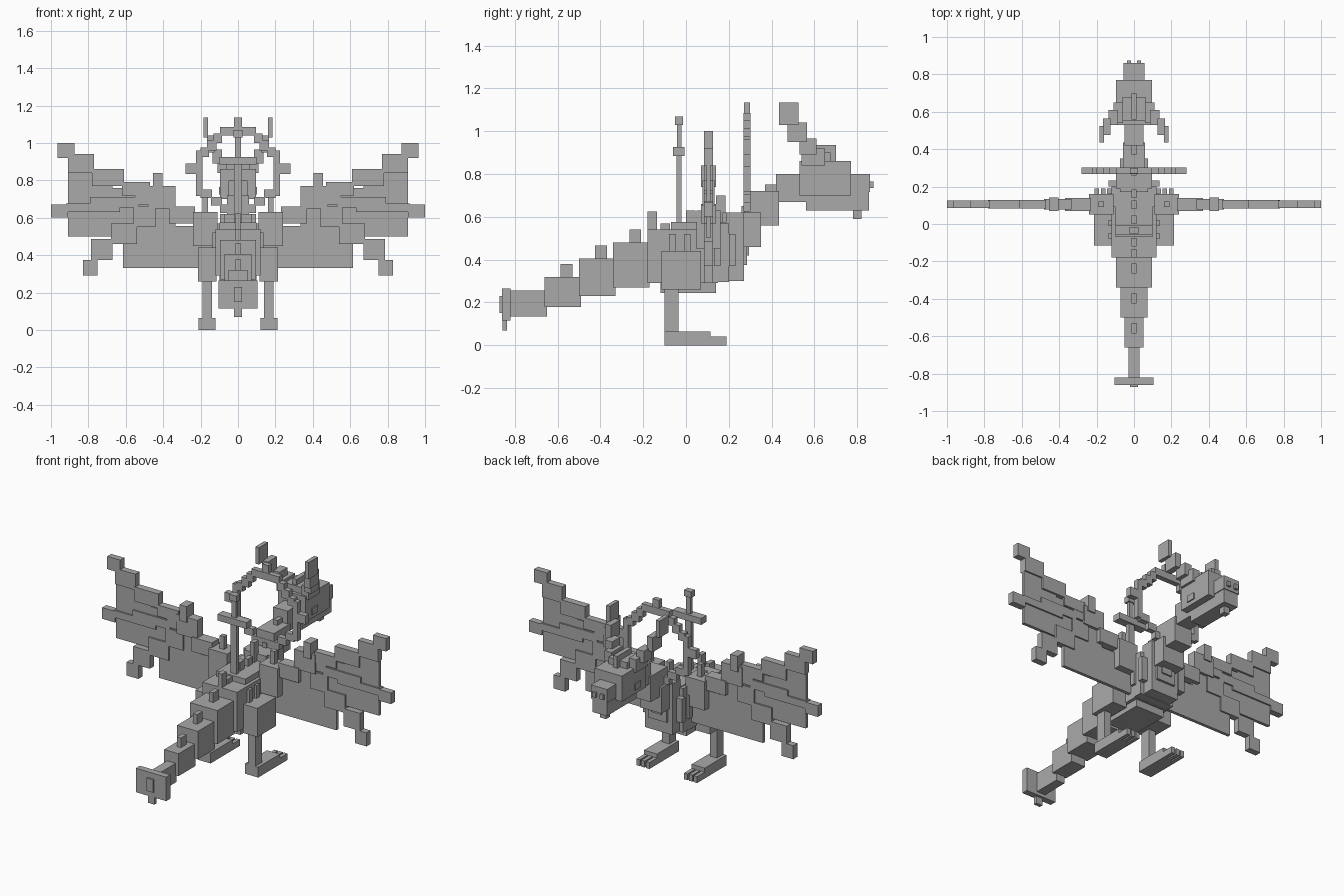
import bpy
import bmesh
from mathutils import Matrix, Vector

old_cube = bpy.data.objects.get("Cube")
if old_cube:
    bpy.data.objects.remove(old_cube, do_unlink=True)

stone = bpy.data.materials.new("stone_grey")
stone.use_nodes = True
grey = (.4, .4, .4, 1)
stone.diffuse_color = grey
stone.node_tree.nodes["Principled BSDF"].inputs["Base Color"].default_value = grey


def box(name, x, y, z):
    """Flat-faced block spanning three (low, high) ranges."""
    low, high = (Vector(corner) for corner in zip(x, y, z))
    size, centre = high - low, (low + high) / 2
    bm = bmesh.new()
    place = Matrix.Translation(centre) @ Matrix.Diagonal((*size, 1))
    bmesh.ops.create_cube(bm, size=1, matrix=place)
    mesh = bpy.data.meshes.new(name)
    bm.to_mesh(mesh)
    bm.free()
    mesh.materials.append(stone)
    part = bpy.data.objects.new(name, mesh)
    bpy.context.scene.collection.objects.link(part)


def middle(name, half_width, y, z):
    """Block centred on the body's middle plane."""
    box(name, (-half_width, half_width), y, z)


def pair(name, x, y, z):
    """Block on the left with a mirrored copy on the right."""
    box("left_" + name, x, y, z)
    box("right_" + name, (-x[1], -x[0]), y, z)


def wing(name, x, z, half_thickness=.02):
    """Pair of blocks lying in the wing plane."""
    pair("wing_" + name, x, (.105 - half_thickness, .105 + half_thickness), z)


def ring(name, x, z):
    """Pair of blocks lying in the plane of the ring."""
    pair("ring_" + name, x, (.268, .302), z)


# Torso and nested chest plates
middle("torso", .12, (-.18, .15), (.29, .54))
middle("belly", .1, (-.12, .14), (.245, .3))
middle("back_plate", .1, (-.07, .19), (.53, .575))
middle("chest", .12, (.09, .2), (.295, .57))
middle("breast", .095, (.19, .27), (.3, .62))
middle("breast_plate", .065, (.26, .285), (.375, .57))
middle("breast_inset", .035, (.28, .295), (.42, .51))

# Ribs on the flanks
for index, y in enumerate((-.08, -.01, .13, .2)):
    pair("rib_%d" % index, (.09, .135), (y, y + .032), (.37, .52))

# Spines along the back
for index, (y, top) in enumerate(((-.18, .625), (-.12, .57), (.0, .63), (.08, .62), (.14, .7))):
    middle("back_spine_%d" % index, .014, (y, y + .045), (.5, top))

# Tail tapers in overlapping segments, each with its own spine
tail = ((-.34, .095, .27, .48), (-.5, .072, .23, .405), (-.66, .05, .18, .32))
for index, (y, width, low, high) in enumerate(tail):
    middle("tail_segment_%d" % index, width, (y, y + .17), (low, high))
    middle("tail_spine_%d" % index, .014, (y + .075, y + .13), (high - .02, high + .06))
middle("tail_end", .03, (-.83, -.65), (.135, .255))
middle("tail_fan", .105, (-.86, -.82), (.115, .265))
middle("tail_fan_tip", .022, (-.858, -.835), (.07, .13))
middle("tail_fan_stud", .022, (-.872, -.85), (.15, .23))

# Legs and three-toed feet
pair("thigh", (.115, .215), (-.115, .07), (.26, .44))
pair("shin", (.14, .19), (-.1, -.035), (.03, .28))
pair("foot", (.12, .21), (-.1, .115), (0, .065))
for index in range(3):
    start = .12 + index * .033
    pair("toe_%d" % index, (start, start + .024), (.1, .19), (0, .04))

# Wing arms, rising from shoulder to wrist
pair("shoulder", (.11, .24), (.05, .16), (.45, .63))
pair("shoulder_spine", (.16, .19), (.09, .12), (.6, .71))
wing("upper_arm", (.23, .37), (.57, .66), .035)
wing("forearm", (.335, .48), (.65, .77), .028)
wing("wrist_knob", (.405, .455), (.74, .84), .036)

# Upper finger
wing("upper_finger_base", (.47, .62), (.72, .79), .022)
wing("upper_finger_middle", (.61, .78), (.77, .86), .022)
wing("upper_finger_end", (.77, .91), (.84, .94))
wing("upper_finger_tip", (.875, .965), (.92, 1))

# Middle finger
wing("middle_finger_base", (.42, .55), (.67, .73))
wing("middle_finger", (.53, .79), (.655, .71))
wing("middle_finger_end", (.63, .92), (.63, .675))
wing("middle_finger_tip", (.91, 1), (.6, .67))

# Lower finger
wing("lower_finger_base", (.44, .56), (.55, .66))
wing("lower_finger_middle", (.54, .68), (.46, .57))
wing("lower_finger_end", (.67, .785), (.375, .485))
wing("lower_finger_tip", (.75, .83), (.29, .375))

# Thin wing skin
wing("inner_skin", (.1, .615), (.33, .555), .01)
wing("arm_skin", (.335, .5), (.54, .7), .01)
wing("middle_skin", (.48, .69), (.5, .76), .01)
wing("outer_skin", (.67, .91), (.5, .84), .01)

# Stepped neck
middle("neck_base", .075, (.17, .35), (.46, .62))
middle("neck_middle", .06, (.27, .435), (.56, .72))
middle("neck_top", .05, (.42, .57), (.67, .8))
for index, (y, top) in enumerate(((.26, .65), (.37, .75))):
    middle("neck_spine_%d" % index, .014, (y, y + .06), (top - .09, top))

# Head, jaw and face details
middle("skull", .095, (.53, .77), (.7, .86))
middle("snout", .055, (.75, .86), (.715, .8))
middle("jaw", .05, (.56, .855), (.63, .72))
middle("chin", .02, (.78, .82), (.59, .64))
middle("brow", .065, (.55, .675), (.85, .9))
middle("head_crest", .014, (.56, .7), (.84, .935))
pair("nostril", (.015, .038), (.85, .875), (.735, .765))
pair("eye", (.08, .102), (.59, .645), (.725, .765))

# Horns sweep up and back in steps
pair("horn_root", (.06, .11), (.54, .65), (.84, .92))
pair("horn_base", (.085, .135), (.53, .61), (.89, .965))
pair("horn_middle", (.125, .165), (.475, .565), (.95, 1.04))
pair("horn_tip", (.16, .185), (.435, .525), (1.03, 1.135))

# Upright ring behind the head
middle("ring_top", .095, (.268, .302), (1.04, 1.085))
middle("ring_top_stud", .022, (.27, .3), (1.08, 1.135))
middle("ring_bottom", .095, (.268, .302), (.625, .67))
ring("upper_corner", (.085, .13), (1, 1.05))
ring("upper_step", (.115, .165), (.96, 1.015))
ring("upper_side", (.155, .2), (.925, .975))
ring("side", (.19, .225), (.715, .96))
ring("side_stud", (.22, .28), (.835, .89))
ring("lower_side", (.14, .2), (.705, .75))
ring("lower_corner", (.085, .145), (.665, .71))

# Sword standing in the back
middle("sword_blade", .022, (-.045, -.02), (.5, .9))
middle("sword_guard", .1, (-.06, -.008), (.885, .925))
middle("sword_grip", .016, (-.043, -.022), (.92, 1.04))
middle("sword_pommel", .025, (-.052, -.015), (1.03, 1.068))
